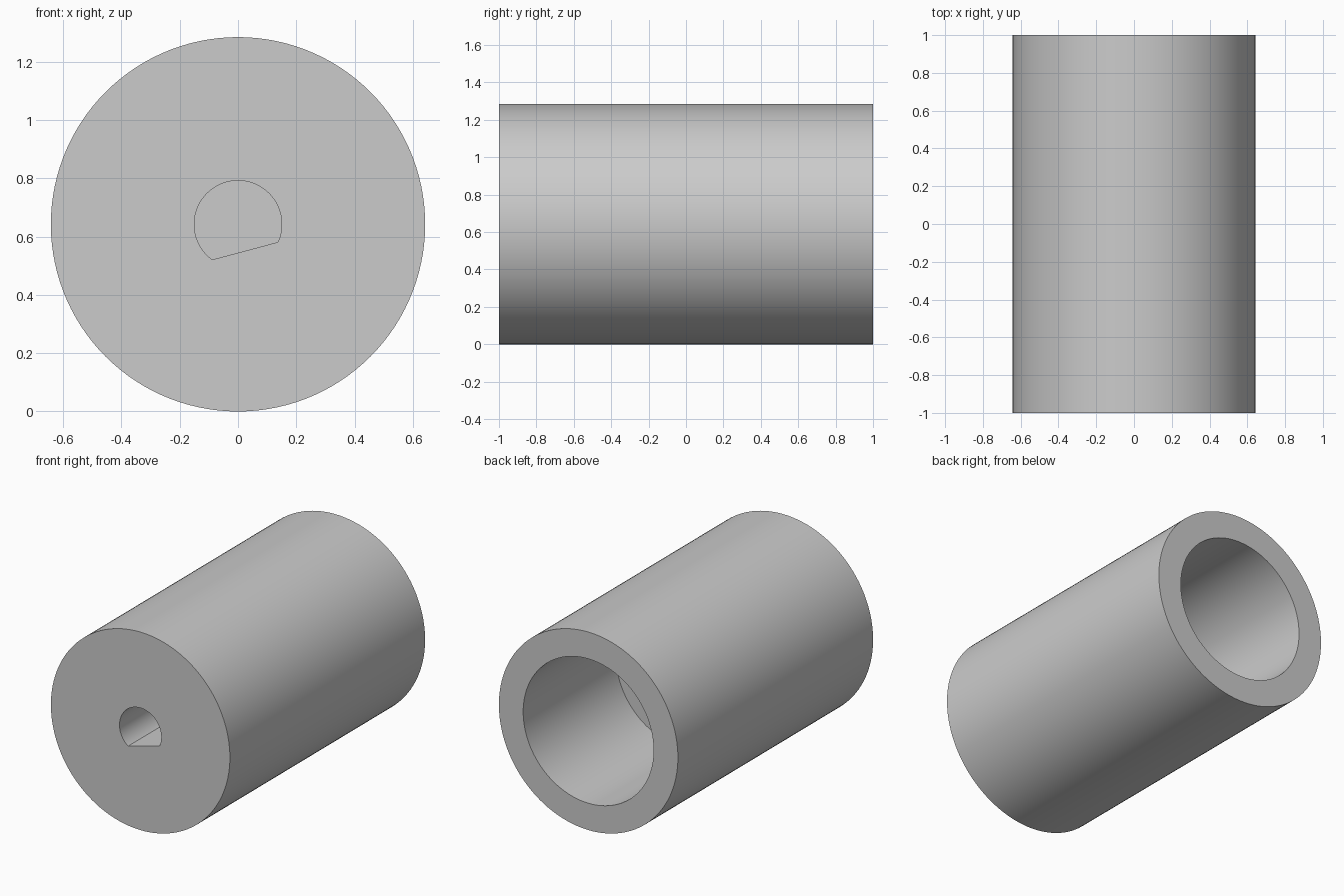
import bpy
import bmesh
from math import sin, cos, pi, radians

cube = bpy.data.objects.get("Cube")
if cube:
    bpy.data.objects.remove(cube, do_unlink=True)

SIDES = 120
RADIUS = 0.642           # outer wall, also the height of the axis
BORE = 0.468             # round socket in the back
SHAFT = 0.15             # D-shaped socket in the front
FLAT_ANGLE = radians(-75)
FLAT_DIST = SHAFT * cos(radians(51))


def round_radius(r):
    return lambda a: r


def d_radius(a):
    # circle cut off by the tilted flat
    c = cos(a - FLAT_ANGLE)
    return min(SHAFT, FLAT_DIST / c) if c > 0.01 else SHAFT


def add_ring(bm, y, radius):
    ring = []
    for i in range(SIDES):
        a = 2 * pi * i / SIDES
        r = radius(a)
        ring.append(bm.verts.new((r * cos(a), y, RADIUS + r * sin(a))))
    return ring


# Sections run from the front socket floor, round the outside, to the back socket floor
sections = [
    (-0.05, d_radius),
    (-1, d_radius),
    (-1, round_radius(RADIUS)),
    (1, round_radius(RADIUS)),
    (1, round_radius(BORE)),
    (0.05, round_radius(BORE)),
]
bm = bmesh.new()
rings = [add_ring(bm, y, radius) for y, radius in sections]
for near, far in zip(rings, rings[1:]):
    for i in range(SIDES):
        j = (i + 1) % SIDES
        bm.faces.new((near[i], near[j], far[j], far[i]))

# Socket floors
bm.faces.new(rings[0])
bm.faces.new(rings[-1])
bmesh.ops.recalc_face_normals(bm, faces=bm.faces)

mesh = bpy.data.meshes.new("coupling_sleeve")
bm.to_mesh(mesh)
bm.free()
sleeve = bpy.data.objects.new("coupling_sleeve", mesh)
bpy.context.collection.objects.link(sleeve)

# Plain grey
grey = bpy.data.materials.new("light_grey")
grey.use_nodes = True
colour = (0.6, 0.6, 0.6, 1)
grey.diffuse_color = colour
grey.node_tree.nodes["Principled BSDF"].inputs["Base Color"].default_value = colour
mesh.materials.append(grey)

# Smooth walls, crisp rims
bpy.ops.object.select_all(action="DESELECT")
sleeve.select_set(True)
bpy.context.view_layer.objects.active = sleeve
bpy.ops.object.shade_smooth_by_angle(angle=radians(30))
